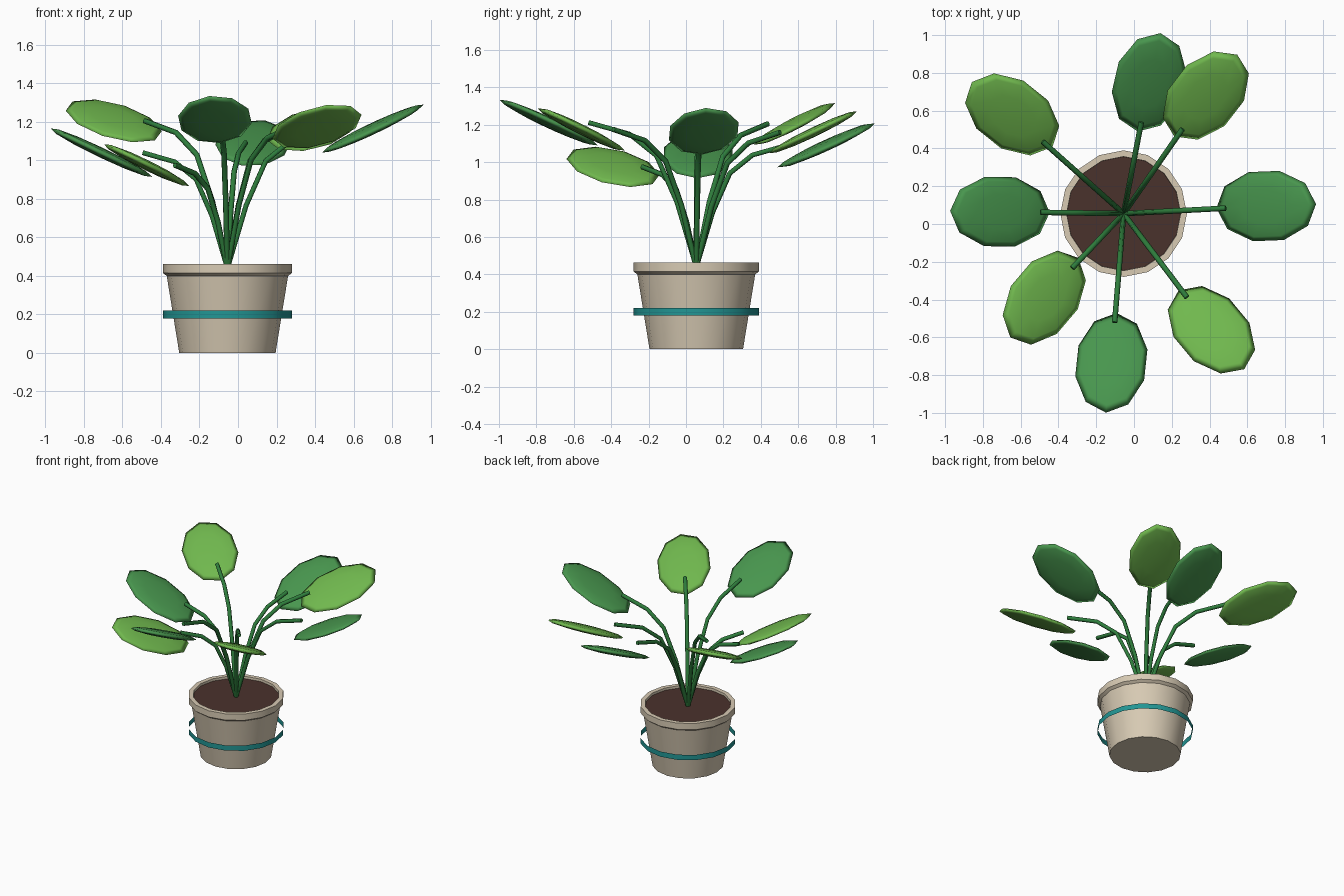
import bpy, bmesh, math
from mathutils import Vector, Matrix

if "Cube" in bpy.data.objects:
    bpy.data.objects.remove(bpy.data.objects["Cube"])

CX, CY = -0.055, 0.055      # pot axis
SIDES = 16


def material(name, rgb):
    lin = [c / 12.92 if c <= 0.04045 else ((c + 0.055) / 1.055) ** 2.4
           for c in (v / 255 for v in rgb)]
    m = bpy.data.materials.new(name)
    m.diffuse_color = (*lin, 1)
    m.use_nodes = True
    m.node_tree.nodes["Principled BSDF"].inputs["Base Color"].default_value = m.diffuse_color
    return m


CLAY = material("pale clay", (216, 203, 180))
TEAL = material("teal", (34, 150, 148))
SOIL = material("brown soil", (74, 50, 44))
STEM = material("stem green", (46, 125, 60))
DARK = material("deep leaf green", (72, 150, 78))
LIGHT = material("bright leaf green", (112, 184, 78))


def finish(name, bm, mat, angle=35):
    mesh = bpy.data.meshes.new(name)
    bm.to_mesh(mesh)
    bm.free()
    mesh.materials.append(mat)
    ob = bpy.data.objects.new(name, mesh)
    bpy.context.collection.objects.link(ob)
    bpy.ops.object.select_all(action='DESELECT')
    ob.select_set(True)
    bpy.context.view_layer.objects.active = ob
    bpy.ops.object.shade_smooth_by_angle(angle=math.radians(angle))
    return ob


def lathe(name, profile, mat, cap_first=False, cap_last=False):
    """Revolve (radius, z) points around the pot axis."""
    bm = bmesh.new()
    rings = []
    for r, z in profile:
        rings.append([bm.verts.new((CX + r * math.cos(2 * math.pi * i / SIDES),
                                    CY + r * math.sin(2 * math.pi * i / SIDES), z))
                      for i in range(SIDES)])
    for a, b in zip(rings, rings[1:]):
        for i in range(SIDES):
            j = (i + 1) % SIDES
            bm.faces.new((a[i], a[j], b[j], b[i]))
    if cap_first:
        bm.faces.new(rings[0][::-1])
    if cap_last:
        bm.faces.new(rings[-1])
    return finish(name, bm, mat)


# Pot with lip, soil and loose band
lathe("pot", [(0.25, 0), (0.315, 0.40), (0.335, 0.415), (0.335, 0.463),
              (0.302, 0.463), (0.30, 0.42)], CLAY, cap_first=True)
lathe("soil", [(0.301, 0.445)], SOIL, cap_last=True)
lathe("band", [(0.335, 0.18), (0.335, 0.22)], TEAL)


def stem(name, start, end):
    """Stem that rises steeply and then arches outward."""
    cu = bpy.data.curves.new(name, 'CURVE')
    cu.dimensions = '3D'
    cu.bevel_depth = 0.0145
    cu.bevel_resolution = 1
    cu.use_fill_caps = True
    steps = [(0, 0), (0.18, 0.45), (0.37, 0.77), (0.62, 0.92), (1, 1)]
    sp = cu.splines.new('POLY')
    sp.points.add(len(steps) - 1)
    d = end - start
    for p, (f, h) in zip(sp.points, steps):
        p.co = (start.x + d.x * f, start.y + d.y * f, start.z + d.z * h, 1)
    cu.materials.append(STEM)
    ob = bpy.data.objects.new(name, cu)
    bpy.context.collection.objects.link(ob)


def leaf(name, center, azimuth, uphill, mat):
    """Flattened ten-sided ellipsoid, turned outward and then tilted up."""
    bm = bmesh.new()
    bmesh.ops.create_uvsphere(bm, u_segments=10, v_segments=6, radius=1)
    up = math.radians(uphill)
    axis = Vector((math.sin(up), -math.cos(up), 0))
    m = (Matrix.Translation(center)
         @ Matrix.Rotation(math.radians(25.5), 4, axis)
         @ Matrix.Rotation(azimuth, 4, 'Z')
         @ Matrix.Diagonal((0.292, 0.193, 0.026, 1))
         @ Matrix.Rotation(math.pi / 10, 4, 'Z'))
    bm.transform(m)
    finish(name, bm, mat, 180)


# Leaf centre, uphill direction in degrees, colour
leaves = [
    ((0.70, 0.095, 1.165), 10, DARK),
    ((0.38, 0.68, 1.16), 90, LIGHT),
    ((0.08, 0.75, 1.09), 100, DARK),
    ((-0.645, 0.58, 1.205), 102, LIGHT),
    ((-0.71, 0.065, 1.04), 180, DARK),
    ((-0.475, -0.39, 0.975), 184, LIGHT),
    ((-0.12, -0.735, 1.212), 279, DARK),
    ((0.41, -0.56, 1.175), 276, LIGHT),
]
base = Vector((CX, CY, 0.44))
for n, (c, uphill, mat) in enumerate(leaves, 1):
    c = Vector(c)
    az = math.atan2(c.y - CY, c.x - CX)
    tip = c - 0.215 * Vector((math.cos(az), math.sin(az), 0))
    stem(f"stem_{n}", base, tip)
    leaf(f"leaf_{n}", c, az, uphill, mat)
